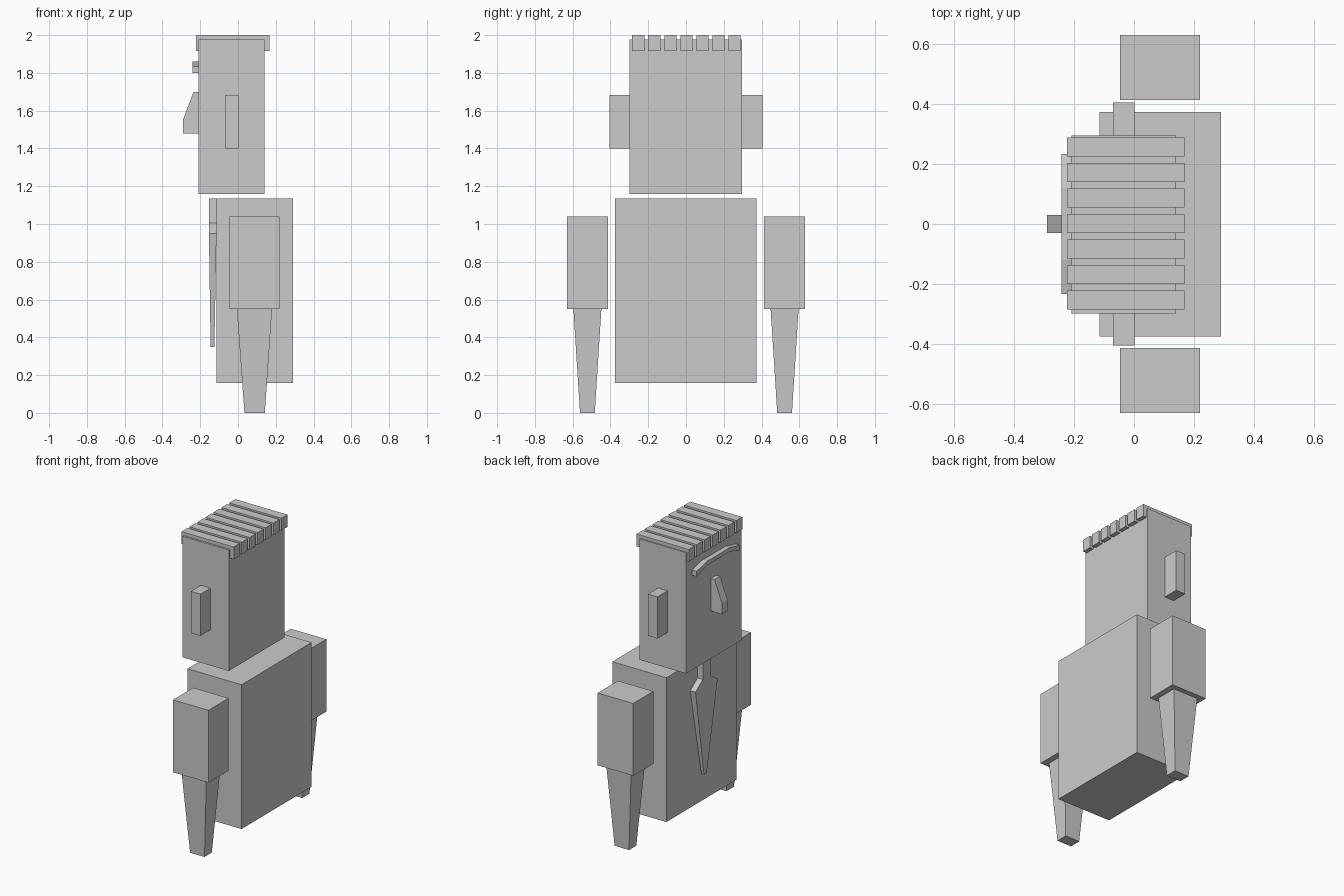
import bpy, bmesh

if "Cube" in bpy.data.objects:
    bpy.data.objects.remove(bpy.data.objects["Cube"])


def finish(bm, name):
    bmesh.ops.recalc_face_normals(bm, faces=bm.faces[:])
    me = bpy.data.meshes.new(name)
    bm.to_mesh(me)
    bm.free()
    ob = bpy.data.objects.new(name, me)
    bpy.context.collection.objects.link(ob)
    return ob


def stack(name, rings):
    """Loft rectangular rings (z, x0, x1, y0, y1) into a closed solid."""
    bm = bmesh.new()
    loops = [[bm.verts.new(p) for p in ((x0, y0, z), (x1, y0, z), (x1, y1, z), (x0, y1, z))]
             for z, x0, x1, y0, y1 in rings]
    for a, b in zip(loops, loops[1:]):
        for i in range(4):
            j = (i + 1) % 4
            bm.faces.new((a[i], a[j], b[j], b[i]))
    bm.faces.new(loops[0])
    bm.faces.new(loops[-1])
    return finish(bm, name)


def box(name, x0, x1, y0, y1, z0, z1):
    return stack(name, [(z0, x0, x1, y0, y1), (z1, x0, x1, y0, y1)])


def prism(name, base, offset):
    """Extrude a planar outline along an offset vector."""
    bm = bmesh.new()
    face = bm.faces.new([bm.verts.new(p) for p in base])
    new = bmesh.ops.extrude_face_region(bm, geom=[face])["geom"]
    bmesh.ops.translate(bm, vec=offset, verts=[v for v in new if isinstance(v, bmesh.types.BMVert)])
    if not face.is_valid or len(bm.faces) < len(base) + 2:
        bm.faces.new([bm.verts[i] for i in range(len(base))])
    return finish(bm, name)


# Head and body
box("head", -0.208, 0.14, -0.298, 0.296, 1.158, 1.977)
box("body", -0.115, 0.29, -0.376, 0.374, 0.158, 1.135)

# Hair strips across the top of the head
for i in range(7):
    y = -0.253 + i * 0.085
    box("hair_strip", -0.223, 0.168, y - 0.032, y + 0.032, 1.917, 2.0)

# Ears, arms and tapered hands on both sides
for s in (-1, 1):
    side = "left" if s > 0 else "right"
    box(side + "_ear", -0.07, 0.002, *sorted((s * 0.29, s * 0.405)), 1.40, 1.682)
    box(side + "_sleeve", -0.046, 0.22, *sorted((s * 0.414, s * 0.63)), 0.55, 1.04)
    c = s * 0.522
    stack(side + "_forearm", [(0, 0.034, 0.142, c - 0.039, c + 0.039),
                              (0.55, -0.006, 0.18, c - 0.074, c + 0.074)])

# Nose with a sloping bridge
prism("nose", [(x, -0.03, z) for x, z in ((-0.205, 1.48), (-0.29, 1.48), (-0.29, 1.555),
                                          (-0.235, 1.70), (-0.205, 1.70))], (0, 0.06, 0))

# Single arched brow
prism("brow", [(-0.242, y, z) for y, z in ((-0.233, 1.80), (-0.12, 1.833), (0.12, 1.833), (0.233, 1.80),
                                           (0.233, 1.835), (0.12, 1.86), (-0.12, 1.86), (-0.233, 1.835))],
      (0.036, 0, 0))

# Necktie tapering to a narrow tip
stack("tie", [(0.35, -0.145, -0.125, -0.015, 0.015),
              (0.95, -0.154, -0.114, -0.118, 0.118),
              (1.005, -0.154, -0.114, -0.04, 0.04),
              (1.135, -0.154, -0.114, -0.04, 0.04)])
